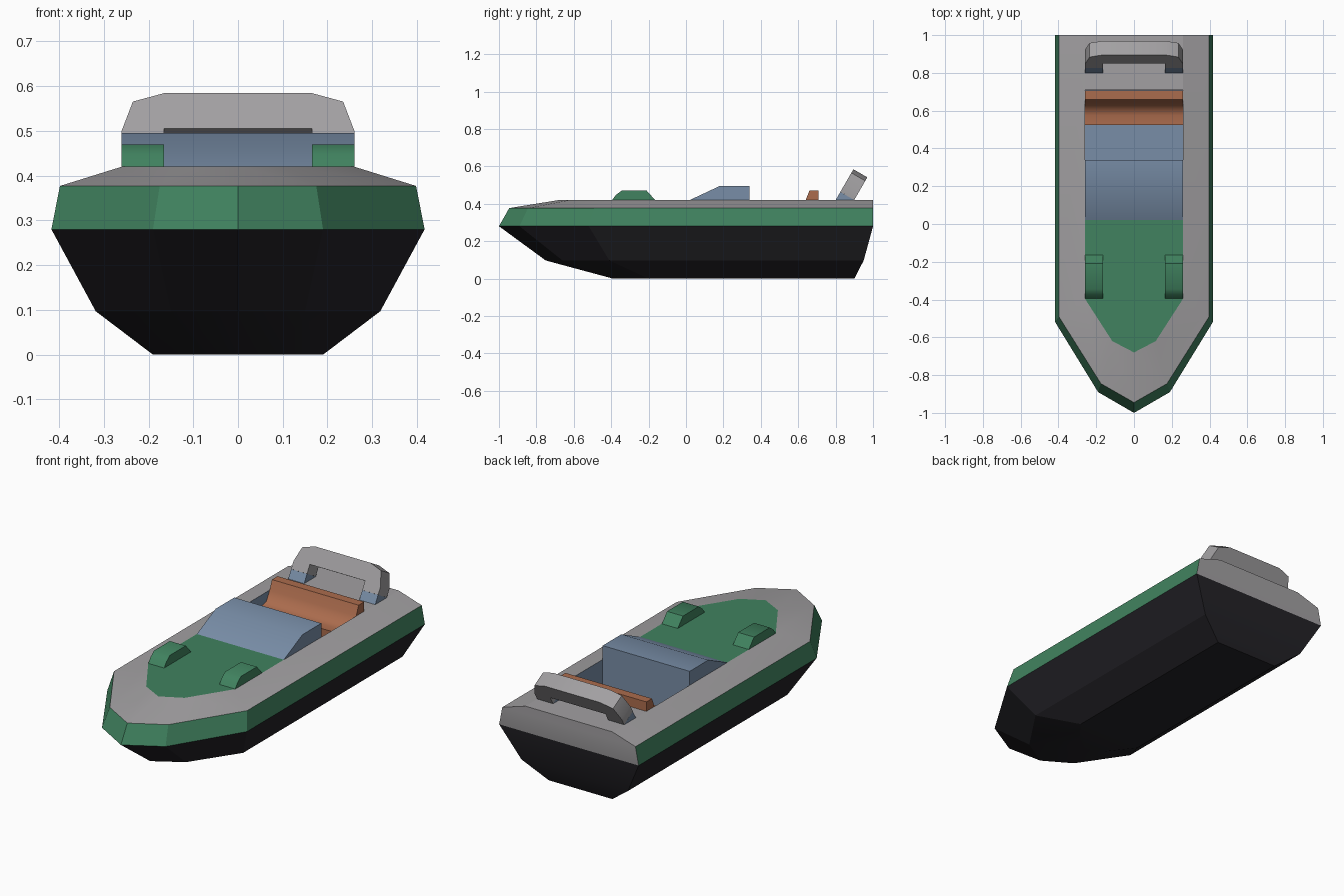
import bpy, bmesh, math

if "Cube" in bpy.data.objects:
    bpy.data.objects.remove(bpy.data.objects["Cube"])


def material(name, r, g, b):
    m = bpy.data.materials.new(name)
    m.diffuse_color = (r, g, b, 1)
    m.use_nodes = True
    m.node_tree.nodes["Principled BSDF"].inputs["Base Color"].default_value = m.diffuse_color
    return m


BLACK = material("hull black", 0.017, 0.016, 0.020)
GREEN = material("green", 0.052, 0.225, 0.115)
GREY = material("deck grey", 0.36, 0.35, 0.36)
BLUE = material("glass blue", 0.19, 0.27, 0.39)
BROWN = material("seat brown", 0.41, 0.15, 0.075)


def finish(name, bm, mats, smooth=30, fix=True):
    if fix:
        bmesh.ops.recalc_face_normals(bm, faces=bm.faces[:])
    me = bpy.data.meshes.new(name)
    bm.to_mesh(me)
    bm.free()
    for m in mats:
        me.materials.append(m)
    ob = bpy.data.objects.new(name, me)
    bpy.context.collection.objects.link(ob)
    bpy.ops.object.select_all(action='DESELECT')
    ob.select_set(True)
    bpy.context.view_layer.objects.active = ob
    bpy.ops.object.shade_smooth_by_angle(angle=math.radians(smooth))
    return ob


def solid(name, front, back, mat, smooth=30):
    """Closed solid between two matching outlines."""
    bm = bmesh.new()
    a = [bm.verts.new(p) for p in front]
    b = [bm.verts.new(p) for p in back]
    n = len(a)
    bm.faces.new(a)
    bm.faces.new(b[::-1])
    for i in range(n):
        j = (i + 1) % n
        bm.faces.new((a[j], a[i], b[i], b[j]))
    return finish(name, bm, [mat], smooth)


def prism(name, profile, x0, x1, mat, smooth=30):
    """Side profile (y, z) extruded from x0 to x1."""
    return solid(name, [(x0, y, z) for y, z in profile],
                 [(x1, y, z) for y, z in profile], mat, smooth)


def plate(name, pts, mat):
    bm = bmesh.new()
    f = bm.faces.new([bm.verts.new(p) for p in pts])
    f.normal_update()
    if f.normal.z < 0:
        f.normal_flip()
    return finish(name, bm, [mat], fix=False)


def ring(half):
    """Half outline from stern to bow tip, mirrored to the full outline."""
    return half + [(-x, y) for x, y in half[-2::-1]]


W, TOP, FLOOR = 0.26, 0.42, 0.24
HOOD_END, WELL0, WELL1 = 0.02, 0.34, 0.71

# Hull: outlines lofted from keel to inner deck edge
levels = [
    (0.0, [(0.19, 0.90), (0.19, -0.20), (0.09, -0.33), (0, -0.39)]),
    (0.097, [(0.318, 0.95), (0.318, -0.41), (0.15, -0.66), (0, -0.75)]),
    (0.28, [(0.417, 1.0), (0.417, -0.52), (0.19, -0.89), (0, -1.0)]),
    (0.377, [(0.398, 1.0), (0.398, -0.49), (0.175, -0.845), (0, -0.945)]),
    (TOP, [(W, 1.0), (W, -0.395), (0.115, -0.62), (0, -0.68)]),
]
bm = bmesh.new()
rows = [[bm.verts.new((x, y, z)) for x, y in ring(h)] for z, h in levels]
bm.faces.new(rows[0])
side_mat = [0, 0, 1, 2]
for k in range(4):
    lo, hi = rows[k], rows[k + 1]
    for i in range(len(lo) - 1):
        bm.faces.new((lo[i], lo[i + 1], hi[i + 1], hi[i])).material_index = side_mat[k]
    # transom: black below the rub line, grey above
    bm.faces.new((lo[0], hi[0], hi[-1], lo[-1])).material_index = 0 if k < 2 else 2
finish("hull", bm, [BLACK, GREEN, GREY], 20)

# Hood and rear deck
hood = ring([(W, HOOD_END)] + levels[4][1][1:])
plate("hood", [(x, y, TOP) for x, y in hood], GREEN)
plate("rear_deck", [(-W, WELL1, TOP), (W, WELL1, TOP), (W, 1, TOP), (-W, 1, TOP)], GREY)

# Cockpit well: floor and inner walls facing inward
bm = bmesh.new()
corners = [(-W, HOOD_END), (W, HOOD_END), (W, WELL1), (-W, WELL1)]
lo = [bm.verts.new((x, y, FLOOR)) for x, y in corners]
hi = [bm.verts.new((x, y, TOP)) for x, y in corners]
bm.faces.new(lo)
for i in range(4):
    j = (i + 1) % 4
    bm.faces.new((lo[j], lo[i], hi[i], hi[j]))
finish("cockpit_well", bm, [BLUE], fix=False)

# Windscreen
prism("windscreen", [(HOOD_END, FLOOR), (HOOD_END, TOP), (0.18, 0.495),
                     (WELL0, 0.495), (WELL0, FLOOR)], -W, W, BLUE, 28)

# Bench seat
prism("seat", [(0.525, FLOOR), (0.525, 0.362), (0.575, 0.36), (0.612, 0.37), (0.64, 0.42),
               (0.66, 0.47), (0.708, 0.47), (0.708, FLOOR)], -W + 0.001, W - 0.001, BROWN, 50)

# Hood vents and roll bar feet, one on each side
for s, side in ((-1, "left"), (1, "right")):
    prism(side + "_hood_vent", [(-0.395, TOP), (-0.375, 0.447), (-0.345, 0.47), (-0.21, 0.47),
                                (-0.165, TOP)], s * 0.165, s * W, GREEN, 40)
    prism(side + "_roll_bar_foot", [(0.80, TOP), (0.825, 0.463), (0.90, TOP)],
          s * 0.165, s * W, BLUE)

# Roll bar: arch leaning back 30 degrees
lean = math.radians(30)
arch = [(0.165, 0.05), (W, 0.05), (W, 0.093), (0.235, 0.168), (0.165, 0.19)]
arch = arch + [(-x, u) for x, u in arch[::-1]] + [(-0.165, 0.098), (0.165, 0.098)]


def leaned(x, u, t):
    return (x, 0.80 + u * math.sin(lean) + t * math.cos(lean),
            TOP + u * math.cos(lean) - t * math.sin(lean))


solid("roll_bar", [leaned(x, u, 0) for x, u in arch],
      [leaned(x, u, 0.086) for x, u in arch], GREY, 40)
